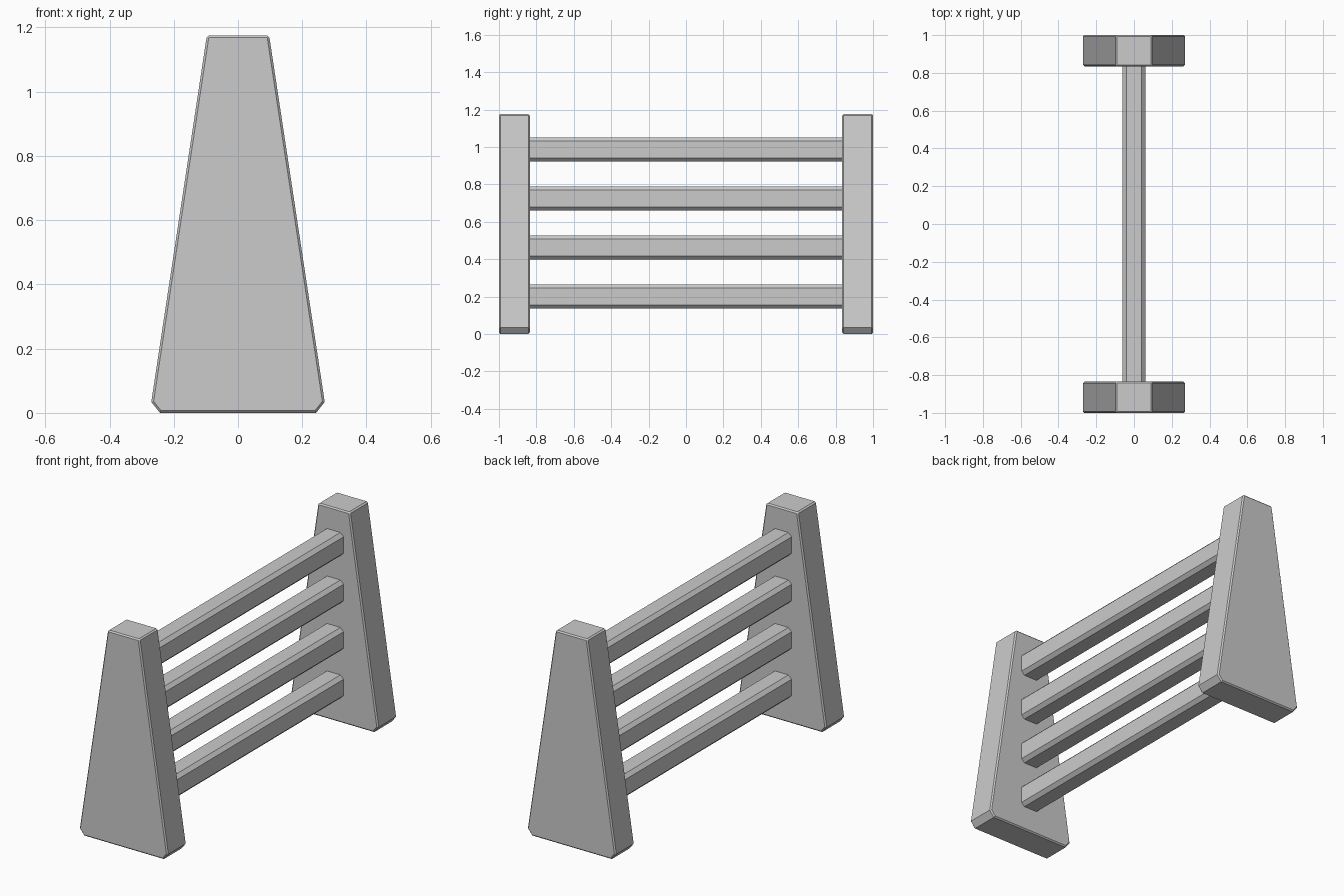
import bpy

if "Cube" in bpy.data.objects:
    bpy.data.objects.remove(bpy.data.objects["Cube"])


def prism(name, profile, y0, y1):
    """Extrude an x-z profile along y."""
    n = len(profile)
    verts = [(x, y, z) for y in (y0, y1) for x, z in profile]
    faces = [tuple(range(n)), tuple(range(2 * n - 1, n - 1, -1))]
    faces += [(i, i + n, (i + 1) % n + n, (i + 1) % n) for i in range(n)]
    mesh = bpy.data.meshes.new(name)
    mesh.from_pydata(verts, [], faces)
    mesh.update()
    obj = bpy.data.objects.new(name, mesh)
    bpy.context.collection.objects.link(obj)
    return obj


def symmetric(right_side):
    """Close a right-hand outline (bottom to top) by mirroring it in x."""
    return right_side + [(-x, z) for x, z in reversed(right_side)]


# Tapered end panels with clipped bottom corners and a fine chamfer
panel_profile = symmetric([(0.243, 0.0), (0.27, 0.034), (0.097, 1.175)])
for label, y0, y1 in (("front", -1.0, -0.835), ("back", 0.835, 1.0)):
    panel = prism(f"{label}_end_panel", panel_profile, y0, y1)
    bevel = panel.modifiers.new("edge_chamfer", "BEVEL")
    bevel.width = 0.007
    bevel.segments = 1
    bevel.limit_method = "ANGLE"
    bevel.angle_limit = 1.1

# Four chamfered rails running between the panels
HALF_W, HALF_H, CUT = 0.06, 0.064, 0.019
for i in range(4):
    z = 0.2 + 0.262 * i
    rail_profile = symmetric([
        (HALF_W - CUT, z - HALF_H), (HALF_W, z - HALF_H + CUT),
        (HALF_W, z + HALF_H - CUT), (HALF_W - CUT, z + HALF_H)])
    prism(f"rail_{i + 1}", rail_profile, -0.85, 0.85)
